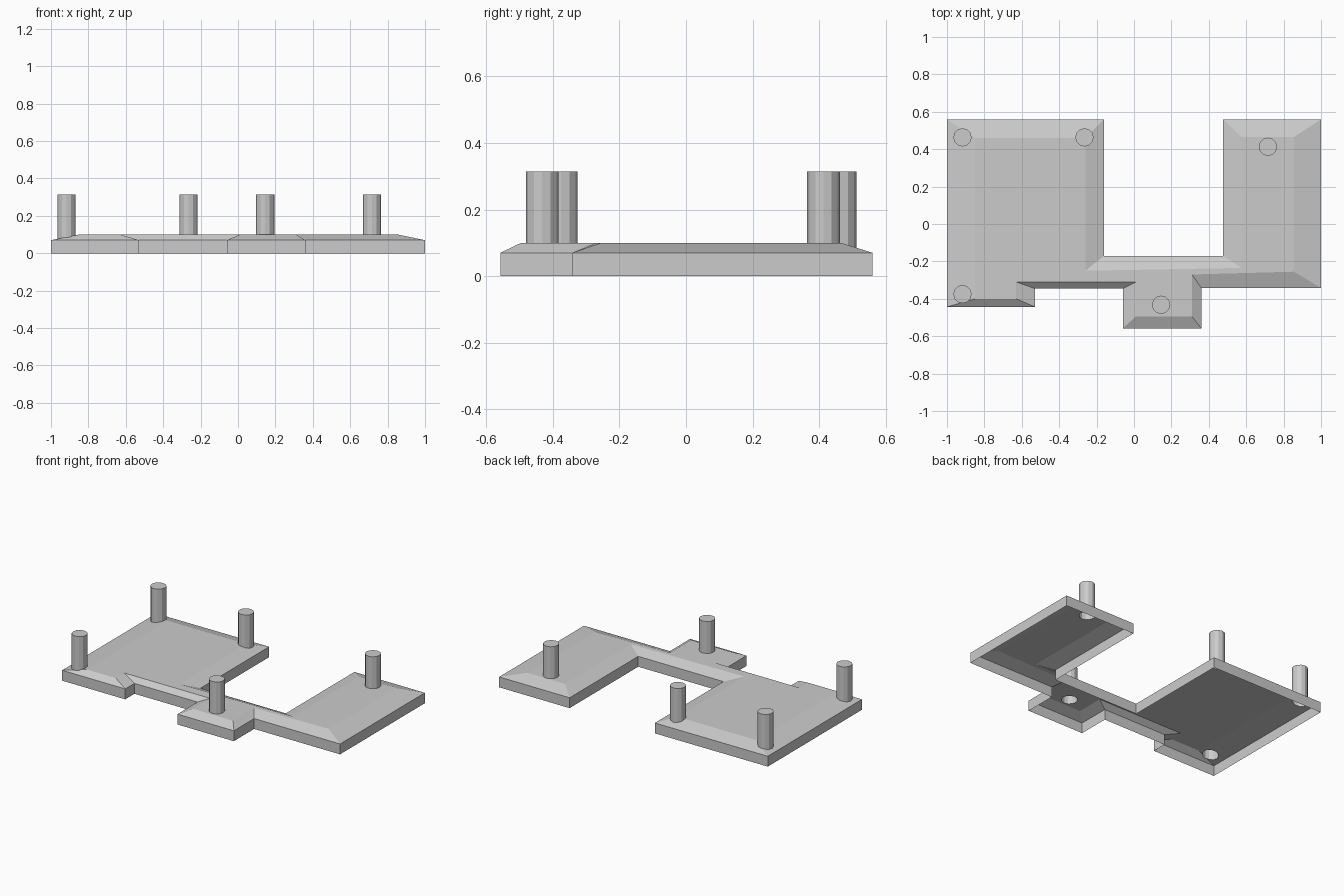
import bpy, bmesh
from mathutils import Matrix

if "Cube" in bpy.data.objects:
    bpy.data.objects.remove(bpy.data.objects["Cube"])

WALL_TOP, ROOF, POST_TOP, POST_R = 0.07, 0.10, 0.315, 0.049

# Outline corners paired with the matching corners of the flat roof
OUTER = [(-1, .558), (-.16, .56), (-.16, -.17), (.475, -.17), (.475, .56),
         (1, .56), (1, -.342), (.36, -.342), (.36, -.558), (-.06, -.558),
         (-.06, -.345), (-.53, -.345), (-.53, -.443), (-1, -.443)]
INNER = [(-.85, .46), (-.26, .46), (-.26, -.25), (.575, -.235), (.575, .465),
         (.855, .465), (.855, -.255), (.31, -.27), (.31, -.495), (.01, -.495),
         (.01, -.31), (-.63, -.31), (-.63, -.40), (-.85, -.40)]
POSTS = [(-.917, .463), (-.265, .463), (.716, .413), (.145, -.432), (-.917, -.375)]


def mesh_object(name, bm):
    bmesh.ops.recalc_face_normals(bm, faces=bm.faces)
    me = bpy.data.meshes.new(name)
    bm.to_mesh(me)
    bm.free()
    ob = bpy.data.objects.new(name, me)
    bpy.context.collection.objects.link(ob)
    return ob


# Base: upright walls, sloped border and flat roof
bm = bmesh.new()
rings = [[bm.verts.new((x, y, z)) for x, y in pts]
         for pts, z in ((OUTER, 0), (OUTER, WALL_TOP), (INNER, ROOF))]
n = len(OUTER)
for a, b in zip(rings, rings[1:]):
    for i in range(n):
        j = (i + 1) % n
        bm.faces.new((a[i], a[j], b[j], b[i]))
bm.faces.new(rings[0])
bm.faces.new(rings[-1])
base = mesh_object("base_with_posts", bm)

# Posts, hollow from below once joined to the base
bm = bmesh.new()
low = 0.04
for x, y in POSTS:
    bmesh.ops.create_cone(bm, cap_ends=True, segments=12, radius1=POST_R, radius2=POST_R,
                          depth=POST_TOP - low,
                          matrix=Matrix.Translation((x, y, (POST_TOP + low) / 2)))
posts = mesh_object("post_helper", bm)
posts.hide_render = True

mod = base.modifiers.new("join_posts", 'BOOLEAN')
mod.operation = 'UNION'
mod.solver = 'EXACT'
mod.object = posts
bpy.context.view_layer.objects.active = base
bpy.ops.object.modifier_apply(modifier=mod.name)
bpy.data.objects.remove(posts)

# Open underside
bm = bmesh.new()
bm.from_mesh(base.data)
under = [f for f in bm.faces if all(v.co.z < 0.001 for v in f.verts)]
bmesh.ops.delete(bm, geom=under, context='FACES_ONLY')
bm.to_mesh(base.data)
bm.free()
